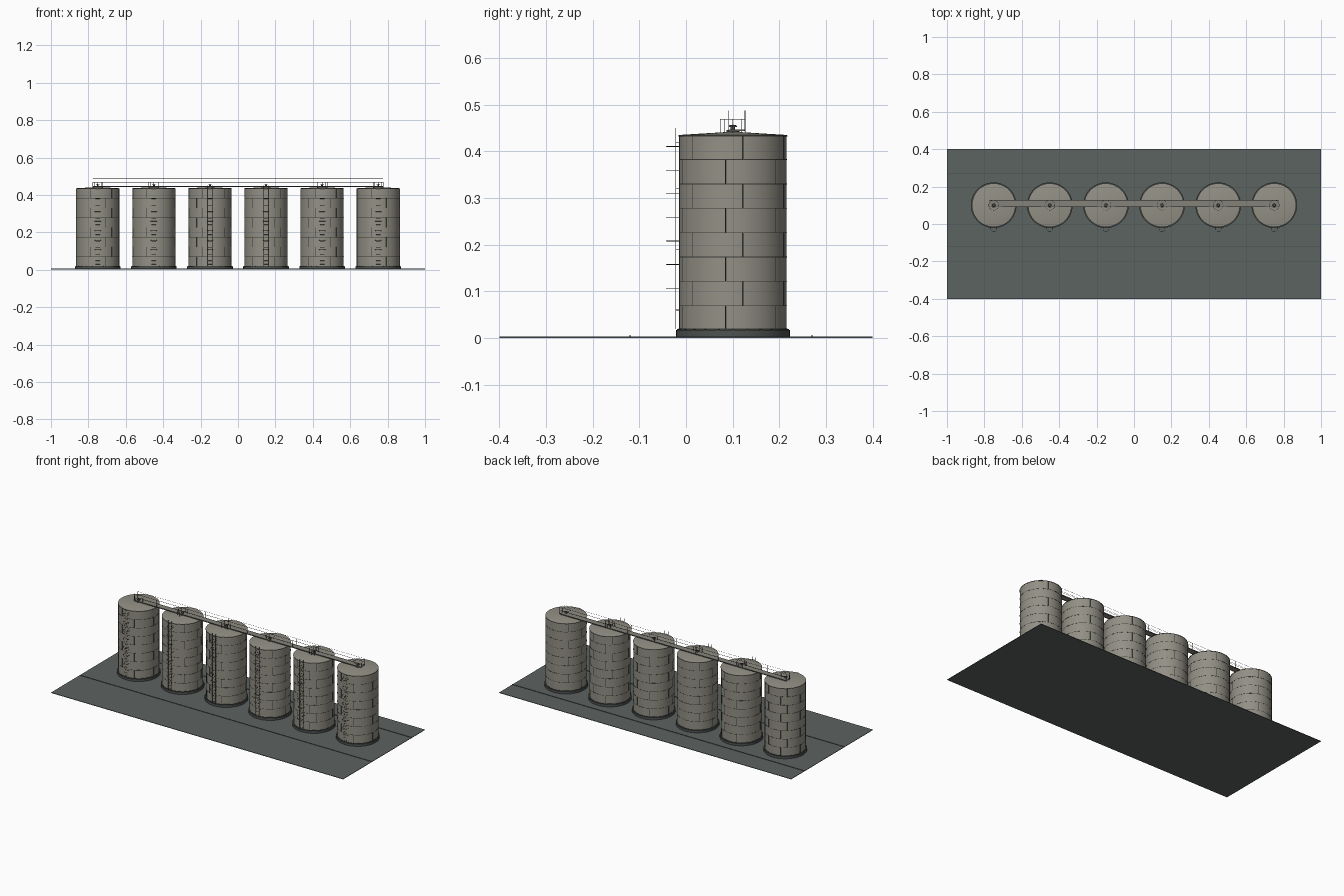
import bpy, bmesh, math
from mathutils import Matrix, Vector

if "Cube" in bpy.data.objects:
    bpy.data.objects.remove(bpy.data.objects["Cube"])

def mat(name, r, g, b):
    m = bpy.data.materials.new(name)
    m.diffuse_color = (r, g, b, 1)
    m.use_nodes = True
    m.node_tree.nodes["Principled BSDF"].inputs["Base Color"].default_value = m.diffuse_color
    return m

STEEL = mat("warm grey steel", 0.29, 0.28, 0.235)
SEAM = mat("dark seam", 0.045, 0.046, 0.042)
PAVING = mat("slate paving", 0.108, 0.125, 0.118)
PLINTH = mat("plinth concrete", 0.075, 0.085, 0.08)
RAIL = mat("rail grey", 0.08, 0.083, 0.076)
DECK = mat("deck grey", 0.235, 0.23, 0.195)
KERB = mat("kerb grey", 0.085, 0.098, 0.093)

SEG, R, CY = 48, 0.1152, 0.1005
Z0, Z1 = 0.017, 0.435
COURSE = (Z1 - Z0) / 8

def finish(bm, name, material, loc=(0, 0, 0), smooth=False):
    bmesh.ops.recalc_face_normals(bm, faces=bm.faces)
    me = bpy.data.meshes.new(name)
    bm.to_mesh(me)
    bm.free()
    me.materials.append(material)
    ob = bpy.data.objects.new(name, me)
    ob.location = loc
    bpy.context.collection.objects.link(ob)
    if smooth:
        bpy.ops.object.select_all(action='DESELECT')
        ob.select_set(True)
        bpy.context.view_layer.objects.active = ob
        bpy.ops.object.shade_smooth_by_angle(angle=math.radians(30))
    return ob

def box(bm, c, s, rot=None):
    m = Matrix.Translation(c) @ Matrix.Diagonal((*s, 1))
    if rot is not None:
        m = Matrix.Rotation(rot, 4, 'Z') @ m
    bmesh.ops.create_cube(bm, size=1, matrix=m)

def lathe(bm, profile, seg=SEG, closed=False):
    """Revolve (radius, z) points around z; radius 0 makes a pole."""
    rings = []
    for r, z in profile:
        if r == 0:
            rings.append([bm.verts.new((0, 0, z))] * seg)
        else:
            rings.append([bm.verts.new((r * math.cos(math.tau * i / seg),
                                        r * math.sin(math.tau * i / seg), z)) for i in range(seg)])
    pairs = list(zip(rings, rings[1:])) + ([(rings[-1], rings[0])] if closed else [])
    for a, b in pairs:
        for i in range(seg):
            j = (i + 1) % seg
            bm.faces.new(list(dict.fromkeys((a[i], a[j], b[j], b[i]))))

def band(bm, r0, r1, z0, z1, seg=SEG):
    lathe(bm, [(r0, z0), (r1, z0), (r1, z1), (r0, z1)], seg, True)

def rod(bm, a, b, r=0.0007):
    a, b = Vector(a), Vector(b)
    d = b - a
    m = Matrix.Translation((a + b) / 2) @ d.to_track_quat('Z', 'Y').to_matrix().to_4x4()
    bmesh.ops.create_cone(bm, cap_ends=True, segments=6, radius1=r, radius2=r,
                          depth=d.length, matrix=m)

# Paved ground slab and two low kerbs
bm = bmesh.new()
box(bm, (0, 0, 0.0015), (2, 0.8, 0.003))
finish(bm, "ground_slab", PAVING)
bm = bmesh.new()
for y in (-0.12, 0.27):
    box(bm, (0, y, 0.0042), (2, 0.004, 0.0026))
finish(bm, "kerb_lines", KERB)

for n in range(6):
    loc = (-0.75 + 0.3 * n, CY, 0)
    tag = f"_{n + 1}"

    # Concrete plinth
    bm = bmesh.new()
    lathe(bm, [(0, 0.002), (0.122, 0.002), (0.122, Z0), (0, Z0)])
    finish(bm, "plinth" + tag, PLINTH, loc, True)

    # Shell with shallow cone roof and rim
    bm = bmesh.new()
    lathe(bm, [(0, Z0), (R, Z0), (R, Z1 - 0.002), (R + 0.001, Z1 - 0.002),
               (R + 0.001, Z1), (R - 0.001, Z1 + 0.0005), (0, 0.4425)])
    finish(bm, "tank_shell" + tag, STEEL, loc, True)

    # Horizontal and staggered vertical plate seams
    bm = bmesh.new()
    band(bm, R - 0.001, R + 0.0014, Z0, Z0 + 0.003)
    band(bm, R - 0.001, R + 0.0014, Z1 - 0.003, Z1 - 0.001)
    for c in range(8):
        z = Z0 + c * COURSE
        if c:
            band(bm, R - 0.001, R + 0.0006, z - 0.0008, z + 0.0008)
        for k in range(6):
            a = math.radians(-90 + 22 + (c % 2) * 19 + 60 * k)
            box(bm, (R, 0, z + COURSE / 2), (0.0014, 0.0016, COURSE), a)
    finish(bm, "plate_seams" + tag, SEAM, loc)

    # Anchor bolts round the foot
    bm = bmesh.new()
    for k in range(24):
        box(bm, (0.1185, 0, Z0 + 0.0012), (0.003, 0.003, 0.0024), math.tau * k / 24)
    finish(bm, "anchor_bolts" + tag, SEAM, loc)

    # Roof vent with cap
    bm = bmesh.new()
    lathe(bm, [(0, 0.440), (0.014, 0.440), (0.014, 0.4465), (0.005, 0.4465), (0.005, 0.453),
               (0.009, 0.453), (0.008, 0.456), (0, 0.4575)], 16)
    finish(bm, "roof_vent" + tag, RAIL, loc, True)

    # Ring guard rail round the vent
    bm = bmesh.new()
    band(bm, 0.0262, 0.0274, 0.4684, 0.4696, 24)
    for k in range(8):
        a = math.tau * k / 8
        x, y = 0.0268 * math.cos(a), 0.0268 * math.sin(a)
        rod(bm, (x, y, 0.440), (x, y, 0.469), 0.0006)
    finish(bm, "vent_guard_rail" + tag, RAIL, loc)

    # Ladder: stiles, rungs, wall brackets
    bm = bmesh.new()
    yl = -0.1225
    for s in (-1, 1):
        rod(bm, (s * 0.012, yl, 0.019), (s * 0.012, yl, 0.45), 0.0009)
        for z in (0.06, 0.19, 0.32, 0.42):
            rod(bm, (s * 0.012, yl, z), (s * 0.012, -0.113, z))
    for k in range(24):
        z = 0.03 + 0.0175 * k
        rod(bm, (-0.012, yl, z), (0.012, yl, z))
    finish(bm, "ladder" + tag, SEAM, loc)

    # Ladder cage hoops
    bm = bmesh.new()
    for k in range(7):
        z = 0.107 + 0.0506 * k
        pts = [(-0.016, -0.113, z)]
        pts += [(-0.016 * math.cos(math.pi * i / 8), -0.1265 - 0.016 * math.sin(math.pi * i / 8), z)
                for i in range(9)]
        pts.append((0.016, -0.113, z))
        for a, b in zip(pts, pts[1:]):
            rod(bm, a, b)
    finish(bm, "ladder_cage" + tag, SEAM, loc)

# Walkway deck across all tanks, with edge stringers
YA, YB, HALF = 0.0915, 0.1265, 0.775
bm = bmesh.new()
box(bm, (0, (YA + YB) / 2, 0.4455), (2 * HALF, YB - YA, 0.003))
finish(bm, "walkway_deck", DECK)
bm = bmesh.new()
for y in (YA, YB):
    box(bm, (0, y, 0.445), (2 * HALF, 0.0016, 0.005))
finish(bm, "walkway_stringers", RAIL)

# Walkway hand rails
bm = bmesh.new()
for y in (YA, YB):
    for z in (0.468, 0.487):
        rod(bm, (-HALF, y, z), (HALF, y, z), 0.0006)
    for k in range(11):
        x = -HALF + 2 * HALF * k / 10
        rod(bm, (x, y, 0.444), (x, y, 0.4875), 0.0008)
finish(bm, "walkway_hand_rails", RAIL)
